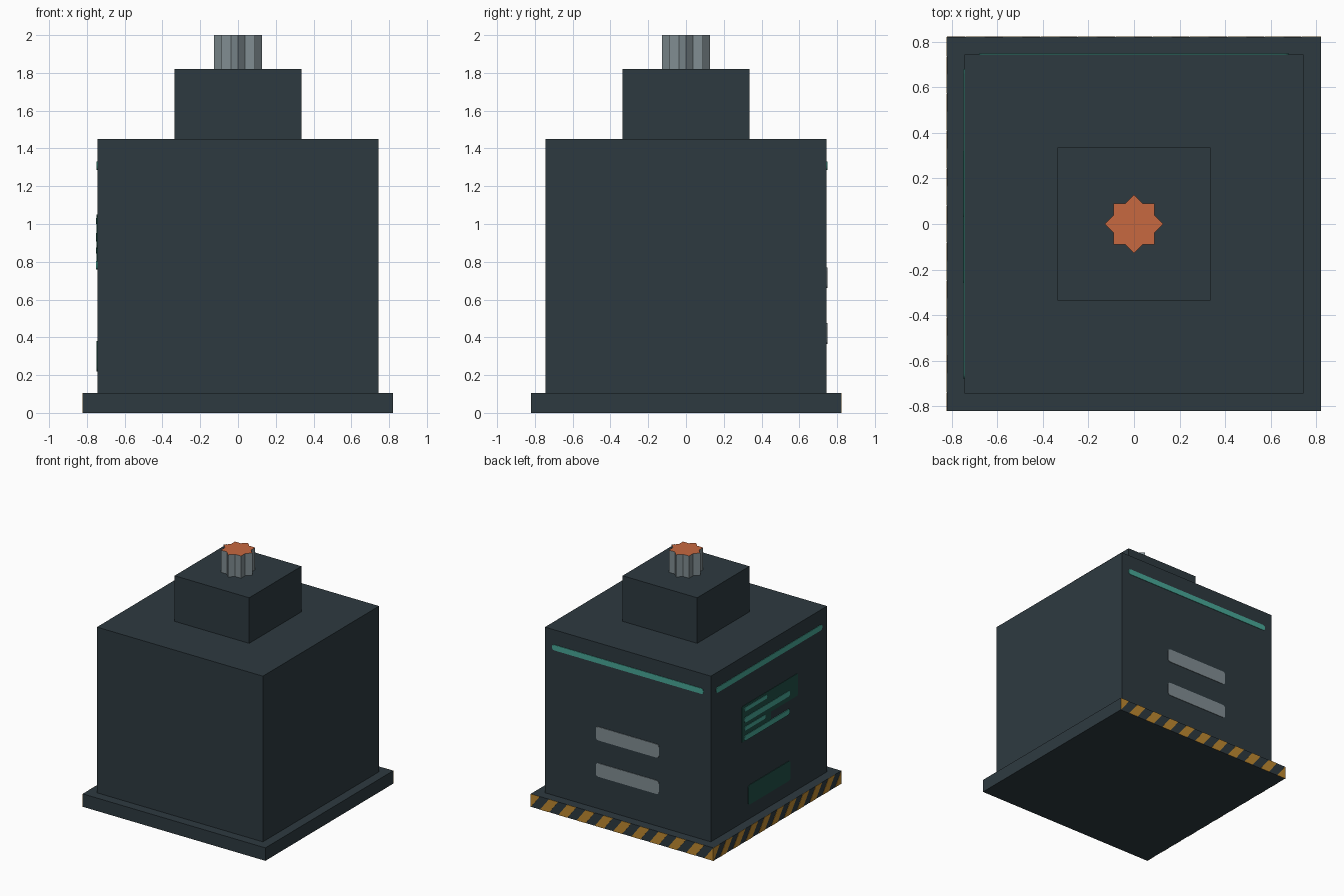
import bpy, bmesh, math
from mathutils import Vector

if "Cube" in bpy.data.objects:
    bpy.data.objects.remove(bpy.data.objects["Cube"])


def material(name, rgb):
    m = bpy.data.materials.new(name)
    m.diffuse_color = (*rgb, 1)
    m.use_nodes = True
    m.node_tree.nodes["Principled BSDF"].inputs["Base Color"].default_value = m.diffuse_color
    return m


SLATE = material("dark slate", (0.027, 0.042, 0.051))
STEEL = material("steel grey", (0.22, 0.27, 0.29))
TEAL = material("glowing teal", (0.065, 0.39, 0.31))
GREEN = material("dark screen green", (0.015, 0.078, 0.065))
AMBER = material("hazard amber", (0.515, 0.25, 0.03))
ORANGE = material("orange", (0.571, 0.138, 0.051))


def finish(name, bm, *mats):
    mesh = bpy.data.meshes.new(name)
    bm.to_mesh(mesh)
    bm.free()
    for m in mats:
        mesh.materials.append(m)
    obj = bpy.data.objects.new(name, mesh)
    bpy.context.collection.objects.link(obj)
    return obj


def prism(bm, points, offset):
    """Extrude a closed outline along offset."""
    face = bm.faces.new([bm.verts.new(p) for p in points])
    ext = bmesh.ops.extrude_face_region(bm, geom=[face], use_keep_orig=True)
    bmesh.ops.translate(bm, vec=offset,
                        verts=[v for v in ext["geom"] if isinstance(v, bmesh.types.BMVert)])
    bmesh.ops.recalc_face_normals(bm, faces=bm.faces[:])


def block(name, half, z0, z1):
    bm = bmesh.new()
    prism(bm, [(-half, -half, z0), (half, -half, z0), (half, half, z0), (-half, half, z0)],
          (0, 0, z1 - z0))
    return finish(name, bm, SLATE)


# Sides: direction to the viewer's right, and outward normal
SIDES = {"back": (Vector((-1, 0, 0)), Vector((0, 1, 0))),
         "left": (Vector((0, -1, 0)), Vector((-1, 0, 0)))}


def plates(name, side, wall, outlines, mat, thick=0.004):
    """Thin plates on a wall, given as (across, height) outlines."""
    right, out = SIDES[side]
    bm = bmesh.new()
    for pts in outlines:
        prism(bm, [right * u + out * wall + Vector((0, 0, z)) for u, z in pts], out * thick)
    return finish(name, bm, mat)


def rounded(u0, u1, z0, z1, r=0.015):
    pts = []
    for cu, cz, start in ((u1 - r, z0 + r, -90), (u1 - r, z1 - r, 0),
                          (u0 + r, z1 - r, 90), (u0 + r, z0 + r, 180)):
        for k in range(4):
            a = math.radians(start + 30 * k)
            pts.append((cu + r * math.cos(a), cz + r * math.sin(a)))
    return pts


BODY, BASE, BASE_TOP = 0.745, 0.82, 0.105

# Stacked body
block("base_slab", BASE, 0, BASE_TOP)
block("body", BODY, BASE_TOP, 1.45)
block("upper_housing", 0.335, 1.45, 1.82)

# Eight-pointed post with a coloured top
bm = bmesh.new()
star = []
for i in range(16):
    r, a = (0.128 if i % 2 == 0 else 0.098), math.pi * i / 8
    star.append((r * math.cos(a), r * math.sin(a), 1.82))
prism(bm, star, (0, 0, 0.18))
for f in bm.faces:
    f.material_index = int(f.normal.z > 0.9)
finish("star_post", bm, STEEL, ORANGE)

# Light strips and hazard stripes on the back and left sides
PERIOD, WIDTH, SLANT = 2 * BASE / 10, 0.082, 0.08
for side in SIDES:
    plates(side + "_light_strip", side, BODY, [rounded(-0.68, 0.68, 1.285, 1.33, 0.02)], TEAL)
    stripes = []
    for k in range(11):
        u = -BASE + k * PERIOD
        raw = [(u - SLANT, 0.0), (u - SLANT + WIDTH, 0.0), (u + WIDTH, BASE_TOP), (u, BASE_TOP)]
        clipped = [(max(-BASE, min(BASE, a)), z) for a, z in raw]
        stripes.append(list(dict.fromkeys(clipped)))
    plates(side + "_hazard_stripes", side, BASE, stripes, AMBER, 0.002)

# Vent panels on the back
plates("back_vents", "back", BODY,
       [rounded(-0.285, 0.28, z, z + 0.11, 0.02) for z in (0.365, 0.66)], STEEL)

# Display with readout bars on the left
plates("display_screen", "left", BODY,
       [[(-0.35, 0.76), (0.02, 0.76), (0.02, 0.87), (0.36, 0.87),
         (0.37, 0.89), (0.37, 1.04), (0.36, 1.05), (-0.34, 1.05), (-0.35, 1.04)]], GREEN, 0.003)
plates("display_bars", "left", BODY,
       [rounded(-0.32, end, z - h, z + h) for z, end, h in
        ((1.015, -0.03, 0.016), (0.93, 0.26, 0.022), (0.86, -0.05, 0.016), (0.782, 0.26, 0.022))],
       TEAL, 0.006)
plates("lower_panel", "left", BODY, [rounded(-0.27, 0.27, 0.22, 0.38, 0.02)], GREEN)
